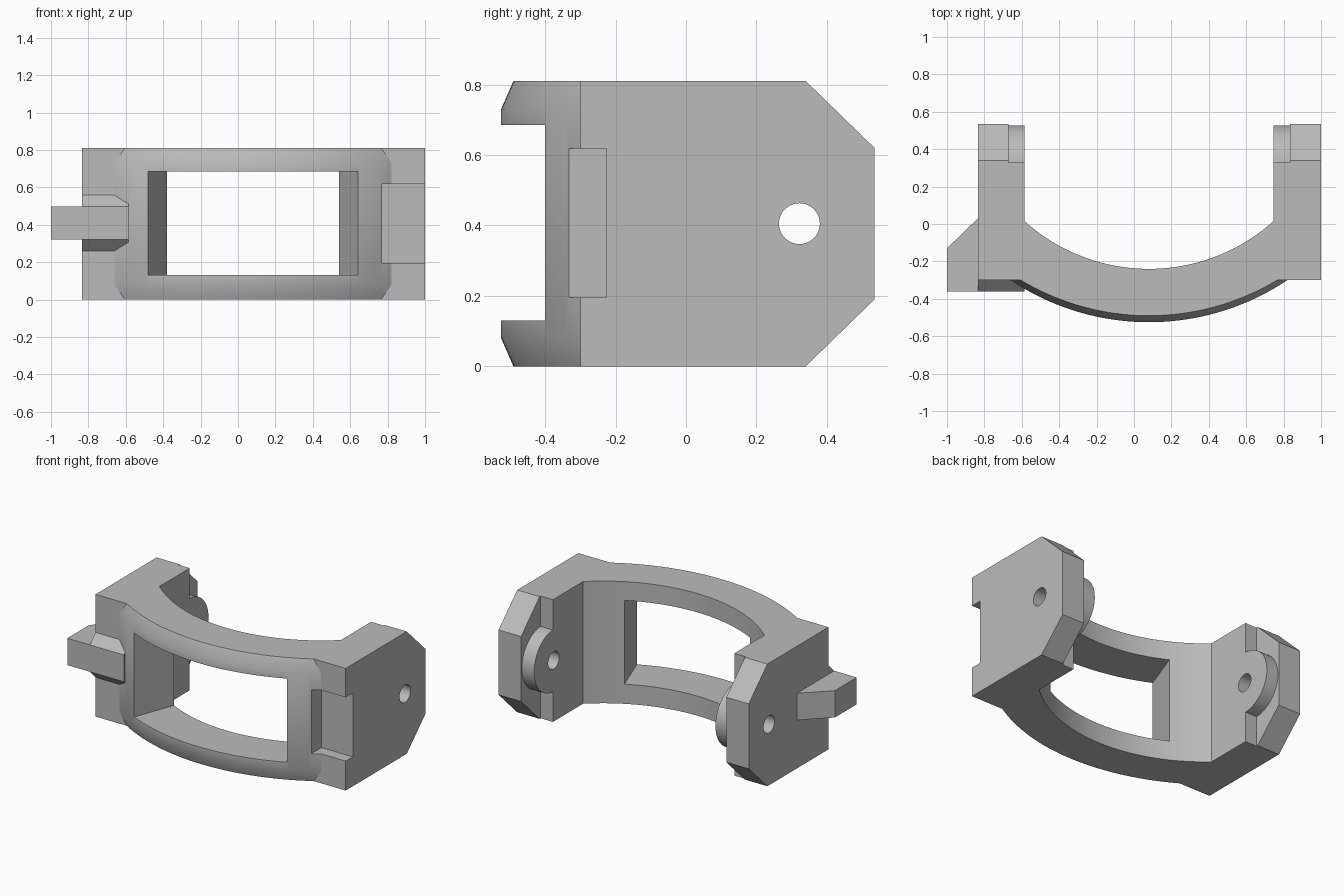
import bpy, bmesh, math
from mathutils import Vector

old = bpy.data.objects.get("Cube")
if old:
    bpy.data.objects.remove(old, do_unlink=True)

H = 0.81      # height
CX = 0.08     # centre line of the arch
HOLE_Y, HOLE_Z = 0.322, 0.405

grey = bpy.data.materials.new("plain_grey")
grey.use_nodes = True
grey.diffuse_color = (0.5, 0.5, 0.5, 1)
grey.node_tree.nodes["Principled BSDF"].inputs["Base Color"].default_value = (0.5, 0.5, 0.5, 1)


def loft(name, rings):
    """Closed solid through rings that share a point count."""
    bm = bmesh.new()
    loops = [[bm.verts.new(p) for p in ring] for ring in rings]
    n = len(loops[0])
    for a, b in zip(loops, loops[1:]):
        for i in range(n):
            j = (i + 1) % n
            bm.faces.new((a[i], a[j], b[j], b[i]))
    bm.faces.new(loops[0][::-1])
    bm.faces.new(loops[-1])
    bmesh.ops.recalc_face_normals(bm, faces=bm.faces)
    mesh = bpy.data.meshes.new(name)
    bm.to_mesh(mesh)
    bm.free()
    mesh.materials.append(grey)
    ob = bpy.data.objects.new(name, mesh)
    bpy.context.collection.objects.link(ob)
    return ob


def prism_z(name, pts, lo, hi):
    return loft(name, [[(x, y, z) for x, y in pts] for z in (lo, hi)])


def prism_x(name, pts, lo, hi):
    return loft(name, [[(x, y, z) for y, z in pts] for x in (lo, hi)])


def circle(r, n):
    turn = [2 * math.pi * i / n for i in range(n)]
    return [(HOLE_Y + r * math.cos(t), HOLE_Z + r * math.sin(t)) for t in turn]


def arc(radius, cy, end_y, n=40):
    """Lower arc from left to right, stopping at height end_y."""
    half = math.acos((cy - end_y) / radius)
    turn = [half * (2 * i / n - 1) for i in range(n + 1)]
    return [(CX + radius * math.sin(t), cy - radius * math.cos(t)) for t in turn]


def combine(target, tool, operation):
    """Boolean that is baked in, after which the tool is removed."""
    mod = target.modifiers.new("combine", "BOOLEAN")
    mod.object, mod.operation, mod.solver = tool, operation, "EXACT"
    deps = bpy.context.evaluated_depsgraph_get()
    mesh = bpy.data.meshes.new_from_object(target.evaluated_get(deps))
    target.modifiers.clear()
    target.data = mesh
    bpy.data.objects.remove(tool, do_unlink=True)


# Arched body with two arms; the bulging front leans back at top and bottom
def outline(z, lean):
    front = [(-0.835, -0.3)] + arc(1.33, 0.805 + lean, -0.3) + [(1, -0.3)]
    right = [(1, 0.535), (0.835, 0.535), (0.835, 0.33), (0.745, 0.33)]
    inner = arc(0.995, 0.755, 0.015)[::-1]
    left = [(-0.585, 0.33), (-0.67, 0.33), (-0.67, 0.535), (-0.835, 0.535)]
    return [(x, y, z) for x, y in front + right + inner + left]


body = loft("bracket_body", [outline(0, 0.035), outline(0.08, 0),
                             outline(H - 0.08, 0), outline(H, 0.035)])

# Round pivot bosses inside the arm tips
for lo, hi in ((-0.72, -0.585), (0.745, 0.88)):
    combine(body, prism_x("pivot_boss", circle(0.205, 64), lo, hi), "UNION")

# Sloped corners of the arm tips
for flip in (False, True):
    tri = [(0.3, 0.849), (0.6, 0.557), (0.6, 0.9), (0.3, 0.9)]
    if flip:
        tri = [(y, H - z) for y, z in tri]
    combine(body, prism_x("corner_cutter", tri, -1.2, 1.2), "DIFFERENCE")

# Pivot hole through both arms
combine(body, prism_x("hole_cutter", circle(0.058, 40), -1.2, 1.2), "DIFFERENCE")

# Window that narrows towards the back
window = [(CX - 0.67, -0.7), (CX + 0.67, -0.7), (CX + 0.377, 0.1), (CX - 0.377, 0.1)]
combine(body, prism_z("window_cutter", window, 0.13, 0.685), "DIFFERENCE")

# Latch notch in the left arm
notch = [(0.77, -0.6), (1.1, -0.6), (1.1, -0.225), (0.77, -0.225)]
combine(body, prism_z("notch_cutter", notch, 0.195, 0.618), "DIFFERENCE")

# Latch lug on the right arm, with its flared root
lug = prism_z("latch_lug", [(-1, -0.36), (-0.585, -0.36), (-0.585, -0.25),
                            (-0.75, 0.03), (-0.835, 0.03), (-1, -0.13)], 0.32, 0.498)
root = prism_x("latch_root", [(-0.36, 0.32), (-0.36, 0.498), (-0.3, 0.558),
                              (-0.25, 0.558), (-0.25, 0.26), (-0.3, 0.26)], -0.835, -0.585)
combine(lug, root, "UNION")
combine(body, lug, "UNION")

# Smooth curves, sharp corners
bpy.ops.object.select_all(action="DESELECT")
body.select_set(True)
bpy.context.view_layer.objects.active = body
bpy.ops.object.shade_smooth_by_angle(angle=math.radians(30))
